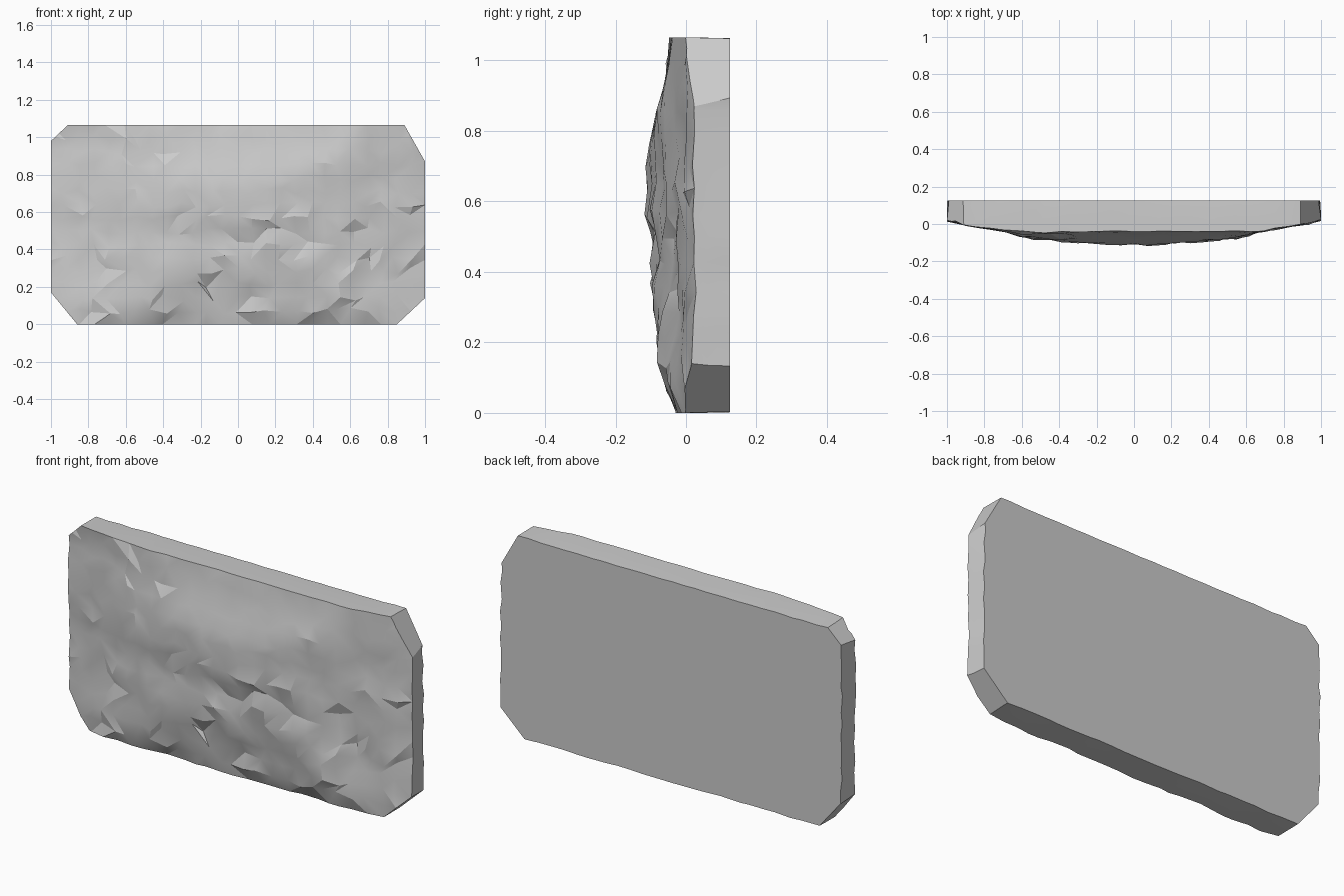
import bpy, bmesh, math, random
from mathutils import Vector

if "Cube" in bpy.data.objects:
    bpy.data.objects.remove(bpy.data.objects["Cube"])

random.seed(11)
NX, NZ, H, BACK = 26, 15, 1.065, 0.125

# Depth profiles of the bulging front, across and up the slab
ACROSS = [(0, -.116), (.4, -.088), (.6, -.062), (.7, -.034), (.8, -.017), (.93, .003), (1, .022)]
UP = [(0, -.02), (.03, -.042), (.12, -.06), (.4, -.102), (.52, -.12),
      (.7, -.114), (.83, -.09), (.95, -.054), (1.04, -.044), (1.07, -.037)]

# Relief details: centre x, centre z, radius x, radius z, depth change
RELIEF = [(0, .47, .22, .05, .035), (-.13, .19, .1, .07, .022), (.12, .19, .1, .07, .022),
          (-.55, .68, .09, .1, -.02), (-.72, .44, .06, .12, .018), (.55, .14, .09, .06, -.018),
          (-.4, .9, .12, .06, .015), (-.6, .12, .08, .05, -.015), (-.4, .45, .1, .1, .015),
          (.37, .47, .1, .06, .015), (.8, .77, .06, .06, .015)]


def lerp_profile(points, t):
    for (a, va), (b, vb) in zip(points, points[1:]):
        if t <= b:
            return va + (vb - va) * (t - a) / (b - a)
    return points[-1][1]


def front_depth(x, z):
    y = max(lerp_profile(ACROSS, abs(x)), lerp_profile(UP, z))
    for cx, cz, rx, rz, d in RELIEF:
        y += d * math.exp(-((x - cx) / rx) ** 2 - ((z - cz) / rz) ** 2)
    # diagonal fold on the right side
    off = (x - .48) * .85 + (z - .7) * .53
    if .25 < z < .75:
        y += .018 * math.exp(-(off / .05) ** 2)
    # upper right is calmer than the rest
    rough = .003 if z > .72 and x > -.25 else .01
    return max(-.123, y + random.uniform(-rough, rough))


# Faceted front surface
bm = bmesh.new()
grid = []
for j in range(NZ + 1):
    row = []
    for i in range(NX + 1):
        x, z = -1 + 2 * i / NX, H * j / NZ
        if 0 < i < NX:
            x += random.uniform(-.02, .02)
        if 0 < j < NZ:
            z += random.uniform(-.018, .018)
        row.append(bm.verts.new((x, front_depth(x, z), z)))
    grid.append(row)
for j in range(NZ):
    for i in range(NX):
        a, b, c, d = grid[j][i], grid[j][i + 1], grid[j + 1][i + 1], grid[j + 1][i]
        tris = ((a, b, c), (a, c, d)) if random.random() < .5 else ((a, b, d), (b, c, d))
        for t in tris:
            bm.faces.new(t)


# Uneven side walls: each step extrudes the open rim and pulls it inwards a little
def extrude_rim(depth, pull):
    rim = [e for e in bm.edges if e.is_boundary]
    ext = bmesh.ops.extrude_edge_only(bm, edges=rim)["geom"]
    for v in [g for g in ext if isinstance(g, bmesh.types.BMVert)]:
        k = random.uniform(0, pull)
        v.co.y = depth
        if abs(v.co.x) > .95:
            v.co.x -= math.copysign(k, v.co.x)
        if abs(v.co.z - H / 2) > H / 2 - .05:
            v.co.z -= math.copysign(k * .5, v.co.z - H / 2)


extrude_rim(.06, .006)
extrude_rim(BACK, .012)
bmesh.ops.holes_fill(bm, edges=[e for e in bm.edges if e.is_boundary], sides=0)

# Cut the four corners: two points on the outline per corner
CORNERS = [((-.86, 0), (-1, .17)), ((.85, 0), (1, .14)),
           ((1, .87), (.89, H)), ((-1, .98), (-.91, H))]
for p, q in CORNERS:
    n = Vector((q[1] - p[1], 0, p[0] - q[0])).normalized()
    if n.dot(Vector((p[0], 0, p[1] - H / 2))) < 0:
        n.negate()
    geom = bm.verts[:] + bm.edges[:] + bm.faces[:]
    cut = bmesh.ops.bisect_plane(bm, geom=geom, plane_co=(p[0], 0, p[1]),
                                 plane_no=n, clear_outer=True)
    bmesh.ops.holes_fill(bm, edges=[e for e in cut["geom_cut"]
                                    if isinstance(e, bmesh.types.BMEdge)], sides=0)
bmesh.ops.recalc_face_normals(bm, faces=bm.faces[:])

mesh = bpy.data.meshes.new("relief_slab")
bm.to_mesh(mesh)
bm.free()
slab = bpy.data.objects.new("relief_slab", mesh)
bpy.context.collection.objects.link(slab)
bpy.context.view_layer.objects.active = slab
slab.select_set(True)
bpy.ops.object.shade_smooth_by_angle(angle=math.radians(17))
